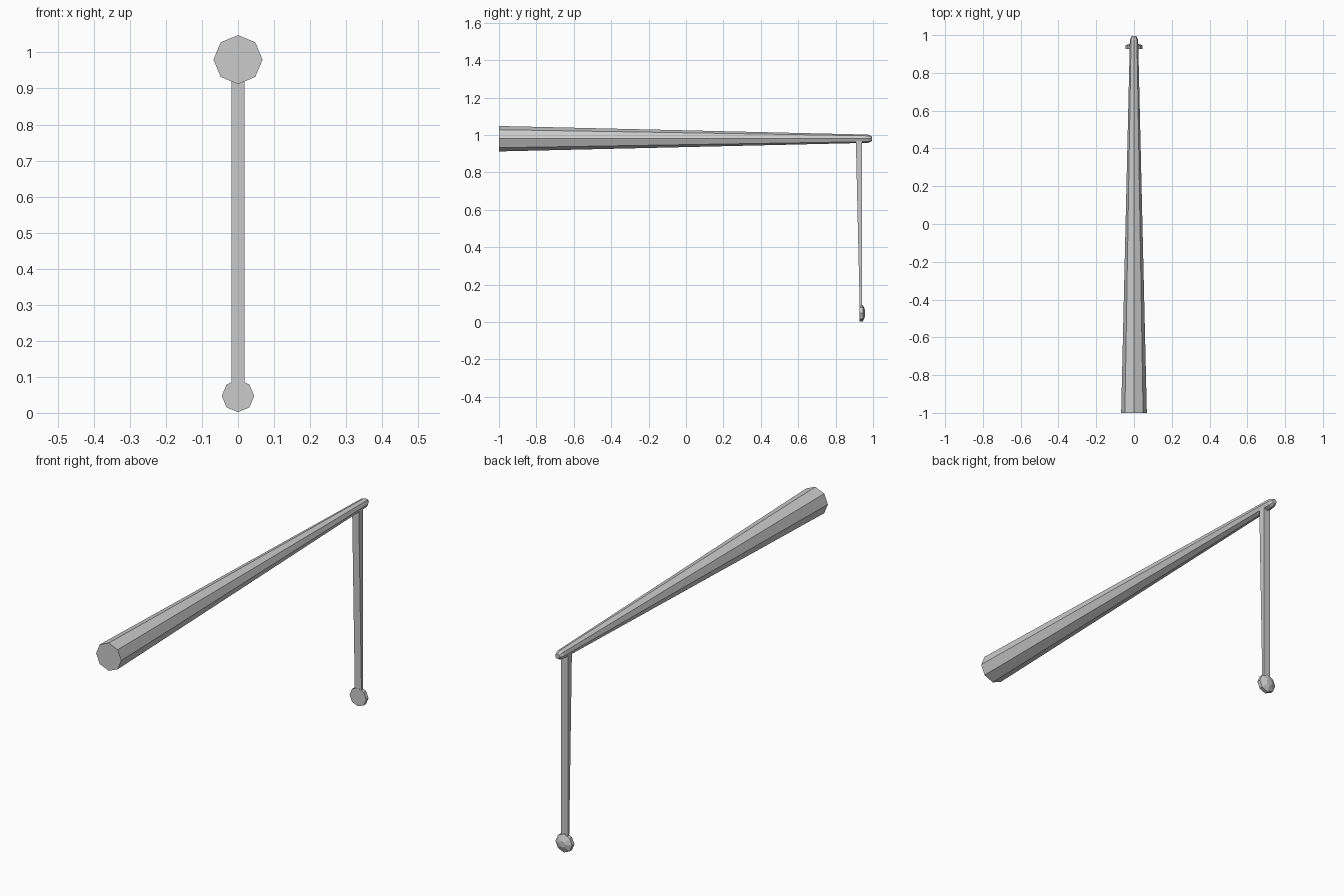
import bpy, bmesh
from math import sin, cos, tau

if "Cube" in bpy.data.objects:
    bpy.data.objects.remove(bpy.data.objects["Cube"])


def make_object(name, bm):
    bmesh.ops.recalc_face_normals(bm, faces=bm.faces)
    mesh = bpy.data.meshes.new(name)
    bm.to_mesh(mesh)
    bm.free()
    obj = bpy.data.objects.new(name, mesh)
    bpy.context.collection.objects.link(obj)
    return obj


def lathe_y(name, profile, z, sides=8):
    """Skin rings of (y, radius) along the y axis at height z, capped at both ends."""
    bm = bmesh.new()
    rings = [[bm.verts.new((r * sin(tau * i / sides), y, z + r * cos(tau * i / sides)))
              for i in range(sides)] for y, r in profile]
    for a, b in zip(rings, rings[1:]):
        for i in range(sides):
            j = (i + 1) % sides
            bm.faces.new((a[i], a[j], b[j], b[i]))
    bm.faces.new(rings[0])
    bm.faces.new(rings[-1])
    return make_object(name, bm)


# Tapered octagonal pole with a blunt chamfered tip
lathe_y("pole", [(-1, 0.068), (0.975, 0.022), (0.995, 0.012)], 0.98)

# Hanging strap: a box whose front face slopes back towards the bottom
bm = bmesh.new()
bmesh.ops.create_cube(bm, size=1)
for v in bm.verts:
    top = v.co.z > 0
    front = v.co.y < 0
    v.co.x *= 0.036
    v.co.y = (0.908 if top else 0.929) if front else 0.94
    v.co.z = 0.975 if top else 0.07
make_object("hanging_strap", bm)

# Faceted weight: short disc with a domed back
lathe_y("weight", [(0.927, 0.045), (0.945, 0.045), (0.958, 0.016)], 0.047)
